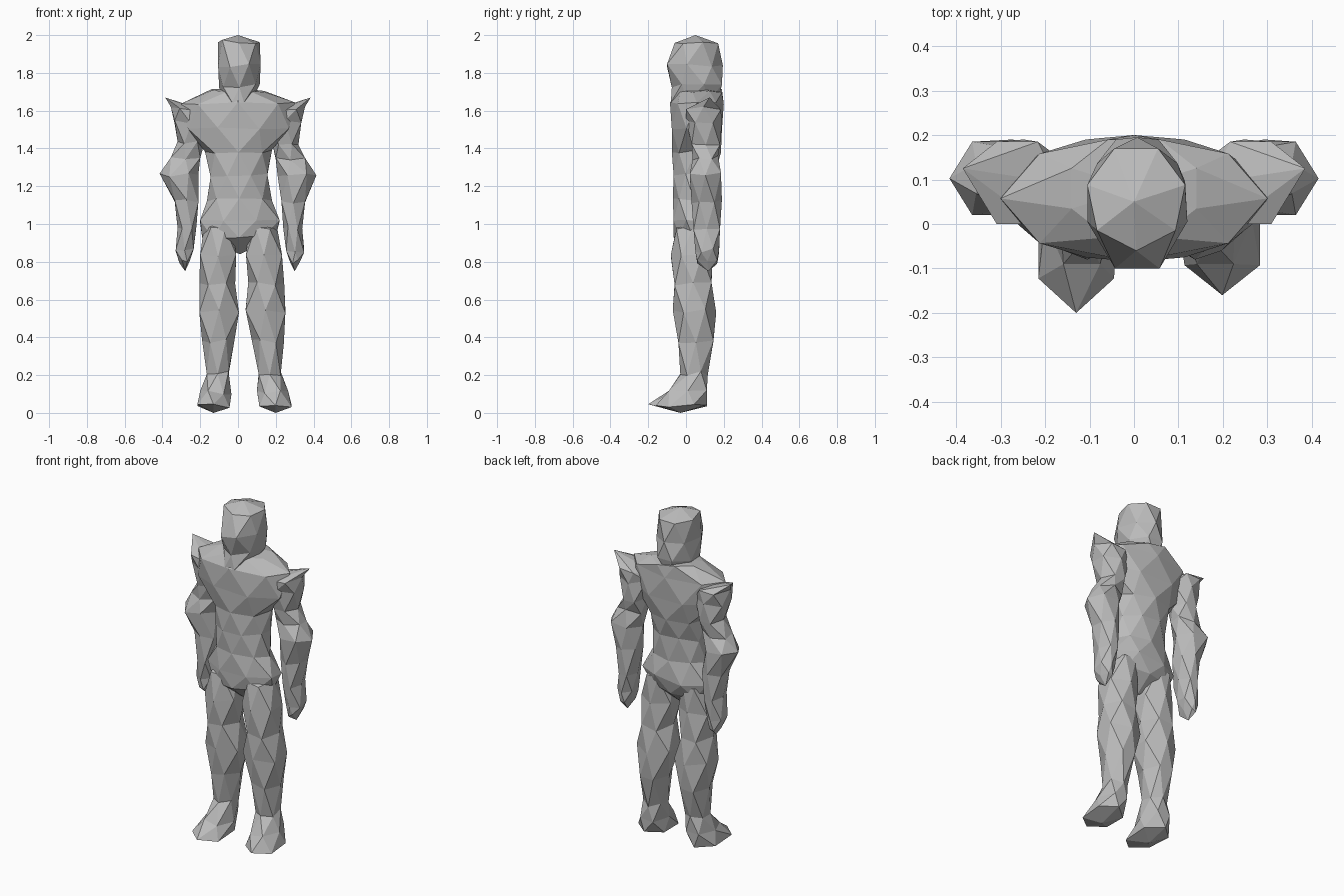
import bpy
import bmesh
import math
import random

random.seed(4)

default_cube = bpy.data.objects.get("Cube")
if default_cube:
    bpy.data.objects.remove(default_cube, do_unlink=True)

# Single matte grey for the whole figure
grey = bpy.data.materials.new("plain grey")
grey.use_nodes = True
grey_value = (0.5, 0.5, 0.5, 1)
grey.diffuse_color = grey_value
grey.node_tree.nodes["Principled BSDF"].inputs["Base Color"].default_value = grey_value


def fitted_polygon(sides, turn, bounds):
    """Regular polygon, first corner to the front, stretched to fill its bounds."""
    left, right, front, back = bounds
    angles = [math.tau * (i + turn) / sides for i in range(sides)]
    xs = [math.sin(a) for a in angles]
    ys = [-math.cos(a) for a in angles]

    def stretch(values, low, high):
        bottom, top = min(values), max(values)
        return [low + (high - low) * (v - bottom) / (top - bottom) for v in values]

    return list(zip(stretch(xs, left, right), stretch(ys, front, back)))


def faceted_loft(name, rings, sides, top, bottom, half_first=False, wobble=0.012):
    """Stack rings (left, right, front, back, height) into a triangulated skin."""
    bm = bmesh.new()
    loops = []
    for index, (*bounds, height) in enumerate(rings):
        half = (index % 2 == 1) != half_first
        points = fitted_polygon(sides, 0.5 if half else 0, bounds)
        loops.append((half, [
            bm.verts.new((x, y, height + random.uniform(-wobble, wobble)))
            for x, y in points]))

    # Each ring is turned half a step, so the bands become zigzag triangles
    for (half, upper), (_, lower) in zip(loops, loops[1:]):
        for i in range(sides):
            j = (i + 1) % sides
            if half:
                bm.faces.new((upper[i], lower[i], lower[j]))
                bm.faces.new((upper[i], lower[j], upper[j]))
            else:
                bm.faces.new((upper[i], lower[i], upper[j]))
                bm.faces.new((lower[i], lower[j], upper[j]))

    # Pointed fans close both ends
    for point, loop in ((top, loops[0][1]), (bottom, loops[-1][1])):
        tip = bm.verts.new(point)
        for i in range(sides):
            bm.faces.new((loop[i], loop[(i + 1) % sides], tip))

    bmesh.ops.recalc_face_normals(bm, faces=bm.faces[:])
    mesh = bpy.data.meshes.new(name)
    bm.to_mesh(mesh)
    bm.free()
    mesh.materials.append(grey)
    part = bpy.data.objects.new(name, mesh)
    bpy.context.collection.objects.link(part)
    return part


# Head and neck, narrowing to a point in the chest
faceted_loft("head", [
    (-.105, .115, -.06, .17, 1.965),
    (-.105, .12, -.10, .195, 1.84),
    (-.10, .115, -.075, .19, 1.73),
    (-.07, .07, -.08, .17, 1.64),
], 7, top=(0, .05, 2), bottom=(0, .05, 1.55))

# Trunk with a keeled chest, from the collar down to the crotch
faceted_loft("torso", [
    (-.14, .14, -.03, .19, 1.705),
    (-.30, .30, -.085, .20, 1.635),
    (-.265, .27, -.075, .19, 1.51),
    (-.175, .18, -.075, .185, 1.38),
    (-.145, .155, -.065, .15, 1.26),
    (-.165, .18, -.07, .155, 1.13),
    (-.20, .22, -.065, .16, 1.01),
    (-.19, .20, -.065, .14, .93),
], 8, top=(0, .08, 1.72), bottom=(.01, .04, .84), half_first=True)

# Limb shapes are given for the +x side, hip or shoulder first
arm_rings = [
    (.17, .355, 0, .185, 1.61),
    (.16, .335, 0, .19, 1.54),
    (.18, .32, .03, .18, 1.43),
    (.20, .355, .035, .17, 1.35),
    (.21, .415, .02, .185, 1.26),
    (.21, .335, .03, .19, 1.12),
    (.22, .32, .04, .18, .98),
    (.235, .33, .05, .175, .86),
    (.255, .31, .06, .165, .80),
]
leg_rings = [
    (.03, .18, -.05, .13, .98),
    (.01, .20, -.08, .14, .83),
    (.015, .205, -.06, .135, .68),
    (-.005, .205, -.07, .16, .54),
    (.02, .19, -.04, .145, .38),
    (.05, .165, -.03, .115, .21),
    (.035, .20, -.09, .11, .11),
    (.045, .215, -.20, .11, .035),
]


def place_limb(side, rings, stance):
    """Mirror limb rings for a side; stance gives (outward, backward) shifts."""
    placed = []
    for inner, outer, front, back, height in rings:
        out, behind = stance(height)
        ends = sorted((side * (inner + out), side * (outer + out)))
        placed.append((*ends, front + behind, back, height))
    return placed


def at_rest(height):
    return 0, 0


def open_forearm(height):
    return (0.02 if height < 1.2 else 0), 0


def wide_stance(height):
    toe_shift = 0.04 if height < 0.1 else 0
    return 0.025 + 0.045 * (1 - height), toe_shift


for label, side, arm_pose, leg_pose in (
        ("left", 1, open_forearm, wide_stance),
        ("right", -1, at_rest, at_rest)):
    # Arm with spiked shoulder, pointed elbow and tapered hand
    hand_out = arm_pose(0)[0]
    faceted_loft(label + "_arm", place_limb(side, arm_rings, arm_pose), 6,
                 top=(side * .385, .125, 1.67),
                 bottom=(side * (.28 + hand_out), .12, .75), half_first=True)

    # Leg running down into a wedge-shaped foot
    foot_out = leg_pose(0)[0]
    faceted_loft(label + "_leg", place_limb(side, leg_rings, leg_pose), 6,
                 top=(side * .11, .04, 1.02),
                 bottom=(side * (.13 + foot_out), -.03, 0), half_first=True)
